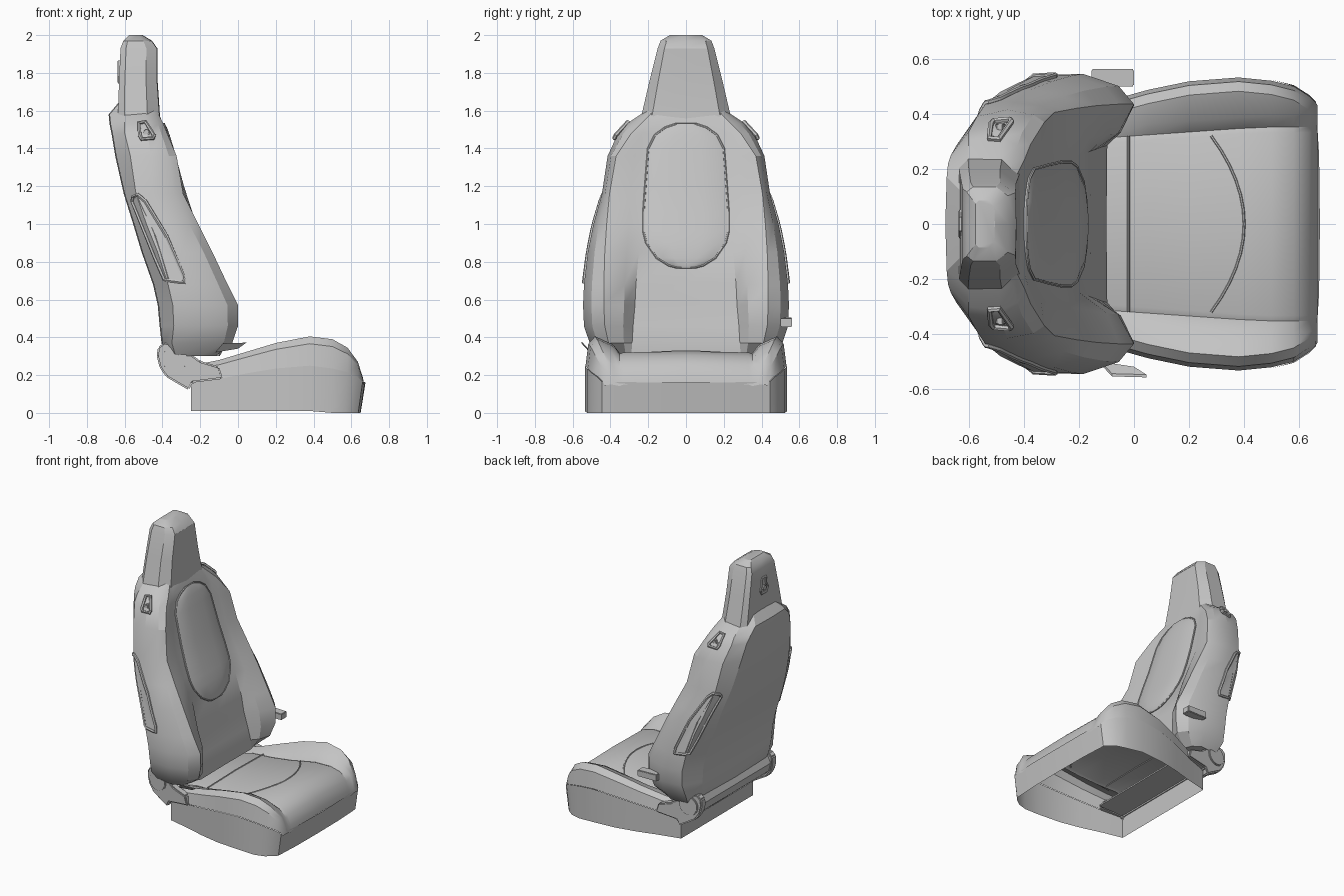
import bpy, bmesh, math
from mathutils import Vector

cube = bpy.data.objects.get("Cube")
if cube:
    bpy.data.objects.remove(cube, do_unlink=True)

grey = bpy.data.materials.new("light_grey")
grey.use_nodes = True
COLOUR = (0.55, 0.55, 0.55, 1)
grey.diffuse_color = COLOUR
grey.node_tree.nodes["Principled BSDF"].inputs["Base Color"].default_value = COLOUR


def select(obj):
    bpy.ops.object.select_all(action='DESELECT')
    obj.select_set(True)
    bpy.context.view_layer.objects.active = obj


def make(name, verts, faces, bevel=0, angle=30):
    mesh = bpy.data.meshes.new(name)
    bm = bmesh.new()
    vs = [bm.verts.new(v) for v in verts]
    for f in faces:
        bm.faces.new([vs[i] for i in f])
    bmesh.ops.recalc_face_normals(bm, faces=bm.faces[:])
    if bevel:
        bmesh.ops.bevel(bm, geom=bm.edges[:], offset=bevel, segments=2,
                        affect='EDGES', clamp_overlap=True)
    bm.to_mesh(mesh)
    bm.free()
    mesh.materials.append(grey)
    obj = bpy.data.objects.new(name, mesh)
    bpy.context.collection.objects.link(obj)
    select(obj)
    bpy.ops.object.shade_smooth_by_angle(angle=math.radians(angle))


def loft(name, rings, bevel=0, angle=30, wrap=True, caps=True):
    n, m = len(rings[0]), len(rings)
    faces = [(i * n + j, i * n + (j + 1) % n, (i + 1) * n + (j + 1) % n, (i + 1) * n + j)
             for i in range(m - 1) for j in range(n if wrap else n - 1)]
    if caps:
        faces += [tuple(range(n)), tuple(range((m - 1) * n, m * n))]
    make(name, [p for r in rings for p in r], faces, bevel, angle)


def prism(name, outline, y0, y1, bevel=0, splay=0):
    """Extrudes an x/z outline along y; splay moves the front end further outwards."""
    loft(name, [[(x, y + splay * (x + .43), z) for x, z in outline] for y in (y0, y1)], bevel)


def mirror_ring(half):
    """Closes a half section given from the middle outwards to the middle again."""
    return half + [Vector((p[0], -p[1], p[2])) for p in reversed(half[1:-1])]


def tube(name, points, radius, closed=True):
    curve = bpy.data.curves.new(name, 'CURVE')
    curve.dimensions = '3D'
    curve.bevel_depth = radius
    curve.bevel_resolution = 1
    spline = curve.splines.new('POLY')
    spline.points.add(len(points) - 1)
    for sp, p in zip(spline.points, points):
        sp.co = (*p, 1)
    spline.use_cyclic_u = closed
    curve.materials.append(grey)
    obj = bpy.data.objects.new(name, curve)
    bpy.context.collection.objects.link(obj)
    select(obj)
    bpy.ops.object.convert(target='MESH')
    bpy.ops.object.shade_smooth_by_angle(angle=math.radians(30))


def lookup(rows, t):
    """Interpolates a table whose first column is the position."""
    t = min(max(t, rows[0][0]), rows[-1][0])
    for a, b in zip(rows, rows[1:]):
        if t <= b[0]:
            k = (t - a[0]) / (b[0] - a[0])
            return [p + (q - p) * k for p, q in zip(a, b)]


# Backrest: height, centre x, inner seam y, bolster x/y, outer x/y, rear side x/y, back x/y
BACK = [
    (.3, -.1, .29, -.12, .37, -.2, .46, -.33, .45, -.38, .34),
    (.37, -.1, .285, -.03, .41, -.18, .51, -.35, .5, -.4, .38),
    (.46, -.12, .28, 0, .43, -.18, .54, -.34, .53, -.41, .395),
    (.57, -.145, .27, 0, .435, -.185, .545, -.345, .54, -.42, .4),
    (.68, -.16, .265, -.055, .435, -.22, .54, -.37, .535, -.445, .4),
    (.85, -.2, .25, -.135, .43, -.29, .52, -.425, .51, -.505, .39),
    (1, -.25, .24, -.21, .42, -.37, .49, -.485, .48, -.55, .37),
    (1.16, -.305, .235, -.29, .405, -.455, .445, -.54, .435, -.6, .33),
    (1.36, -.36, .22, -.325, .37, -.46, .415, -.57, .39, -.645, .285),
    (1.48, -.39, .2, -.375, .29, -.48, .36, -.6, .335, -.665, .25),
    (1.53, -.4, .185, -.395, .24, -.49, .315, -.6, .3, -.675, .22),
    (1.58, -.42, .15, -.42, .19, -.49, .24, -.6, .23, -.68, .17),
    (1.64, -.44, .12, -.44, .14, -.5, .17, -.58, .17, -.63, .12)]


def back_section(row):
    z, xc, yi, xf, ym, xo, yo, xr, yr, xb, yb = row
    half = [(xc, 0), (xc + .003, yi), (xc + .6 * (xf - xc), yi + .35 * (ym - yi)), (xf, ym),
            (xf + .3 * (xo - xf), ym + .6 * (yo - ym)), (xo, yo), (xr, yr), (xb, yb), (xb - .005, 0)]
    return mirror_ring([Vector((x, y, z)) for x, y in half])


def side_y(x, z):
    z, xc, yi, xf, ym, xo, yo, xr, yr, xb, yb = lookup(BACK, z)
    if x > xr:
        return yr + (yo - yr) * min(1, (x - xr) / (xo - xr))
    return yr + (yb - yr) * (x - xr) / (xb - xr)


loft("backrest", [back_section(r) for r in BACK], angle=24)

# Headrest: height, front x, back x, half width
HEAD = [(1.54, -.41, -.635, .245), (1.6, -.415, -.635, .23), (1.75, -.425, -.63, .195),
        (1.93, -.427, -.622, .15), (1.97, -.455, -.607, .135), (2, -.505, -.575, .085)]
loft("headrest", [mirror_ring([Vector(p) for p in (
    (f, 0, z), (f - .003, w * .76, z), (f - .3 * (f - b), w, z), (b + .15 * (f - b), w, z),
    (b, w * .86, z), (b, 0, z))]) for z, f, b, w in HEAD])

# Padded oval panel on the backrest
PANEL = [(.77, .05), (.78, .09), (.82, .155), (.9, .21), (.96, .225), (1.06, .225), (1.2, .215),
         (1.4, .2), (1.47, .165), (1.51, .11), (1.53, .05)]
rings, edge = [], []
for z, w in PANEL:
    xc = lookup(BACK, z)[1]
    puff = min(1, w / .2)
    rings.append([(xc + .008 + .022 * puff * (1 - s ** 4), w * s, z)
                  for s in (-1, -.8, -.4, 0, .4, .8, 1)] + [(xc - .03, w, z), (xc - .03, -w, z)])
    edge.append((xc + .008, w, z))
loft("backrest_panel", rings)
tube("panel_piping", edge + [(x, -y, z) for x, y, z in reversed(edge)], .006)

# Seat cushion shell: x, centre height, bolster height, outer y, lower edge height
SEAT = [(-.25, .24, .25, .41, .17), (-.1, .27, .28, .445, .18), (.05, .275, .325, .487, .21),
        (.2, .29, .37, .518, .235), (.38, .32, .405, .532, .25), (.5, .32, .39, .52, .235),
        (.58, .3, .345, .5, .215), (.635, .25, .27, .465, .19), (.66, .185, .19, .44, .165),
        (.667, .15, .15, .43, .145)]
rings = []
for x, zc, zt, yo, zs in SEAT:
    yi = min(.352, .32 + .07 * x)
    half = [(yi - .02, zc), (yi, zc - .008), (yi + .04, zc + .5 * (zt - zc)), (yo - .05, zt),
            (yo - .015, zt - .25 * (zt - zs)), (yo, zs)]
    rings.append([(x, -y, z) for y, z in reversed(half)] + [(x, 0, zc + .006)]
                 + [(x, y, z) for y, z in half])
loft("seat_cushion", rings, wrap=False, caps=False)

# Cushion seams
for name, x0, bow in (("rear_seat_seam", -.02, 0), ("front_seat_seam", .4, .12)):
    pts = []
    for i in range(13):
        y = -.32 + .64 * i / 12
        x = x0 - bow * (y / .32) ** 2
        pts.append((x, y, lookup(SEAT, x)[1] + .006 * (1 - abs(y) / .32)))
    tube(name, pts, .005, closed=False)

# Open skirt around the seat base, with a pan under the rear
side = [(x, yo + .004, zs) for x, zc, zt, yo, zs in SEAT[:-1]]
side += [(.672, .25, .162), (.675, 0, .16)]
path = side + [(x, -y, z) for x, y, z in reversed(side[:-1])]
low = [(x - .025 * max(0, (x - .5) / .17), y, .01 if x < .5 else 0) for x, y, z in path]
loft("base_skirt", [path, low], caps=False)
prism("seat_pan", [(-.245, .17), (-.04, .17), (-.04, .18), (-.245, .18)], -.405, .405)

# Rear cover roll between the hinges
prism("rear_cover", [(-.24, .16), (-.35, .19), (-.4, .24), (-.415, .3), (-.39, .35),
                     (-.33, .36), (-.24, .28)], -.4, .4)

HINGE = [(-.43, .3), (-.425, .345), (-.395, .37), (-.34, .37), (-.28, .335), (-.2, .275),
         (-.1, .245), (-.08, .18), (-.24, .16), (-.26, .12), (-.38, .19), (-.415, .24)]
POCKET = [(-.56, 1.12), (-.555, 1.145), (-.53, 1.155), (-.49, 1.12), (-.38, .94), (-.29, .73),
          (-.285, .69), (-.39, .705), (-.44, .82)]
GUIDE = [(-.525, 1.535), (-.49, 1.54), (-.445, 1.47), (-.45, 1.455), (-.51, 1.45), (-.52, 1.47)]

for label, s in (("left", 1), ("right", -1)):
    # Hinge covers with a raised boss, splayed along the cushion edge
    prism(label + "_hinge_cover", HINGE, s * .38, s * .435, bevel=.008, splay=s * .1)
    boss = [(-.335 + .07 * math.cos(a), .285 + .07 * math.sin(a))
            for a in (i * math.tau / 20 for i in range(20))]
    prism(label + "_hinge_boss", boss, s * .41, s * .445, bevel=.005, splay=s * .1)
    # Side trim panel with rim following the curved side
    rim = []
    for (xa, za), (xb, zb) in zip(POCKET, POCKET[1:] + POCKET[:1]):
        for k in (0, .25, .5, .75):
            x, z = xa + (xb - xa) * k, za + (zb - za) * k
            rim.append(Vector((x, s * (side_y(x, z) + .004), z)))
    tube(label + "_side_trim_rim", rim, .01)
    mid = sum(rim, Vector()) / len(rim)
    mid.y = s * (side_y(mid.x, mid.z) + .004)
    n = len(rim)
    make(label + "_side_trim", rim + [mid], [(i, (i + 1) % n, n) for i in range(n)])
    # Shoulder belt guide
    ring = [(x, s * (side_y(x, z) + .008), z) for x, z in GUIDE]
    tube(label + "_belt_guide", ring, .011)
    prism(label + "_belt_guide_peg", [(-.505, 1.475), (-.465, 1.475), (-.475, 1.5), (-.495, 1.5)],
          s * .3, s * .365, bevel=.004)

# Bezel and button on the rear of the headrest
tube("headrest_bezel", [(-.63, y, z) for y, z in (
    (-.02, 1.86), (.02, 1.86), (.025, 1.81), (.045, 1.78), (.03, 1.75), (-.03, 1.75),
    (-.045, 1.78), (-.025, 1.81))], .008)
loft("headrest_button", [[(x, .02 * math.cos(i * math.tau / 12), 1.785 + .02 * math.sin(i * math.tau / 12))
                          for i in range(12)] for x in (-.61, -.638)], bevel=.003)

# Adjuster handle and slanted recline lever
prism("adjuster_handle", [(-.155, .455), (0, .455), (0, .5), (-.155, .505)], .5, .562, bevel=.004)
loft("recline_lever", [[(x, d - .5 - (z - .32) * .9, z) for x, z in (
    (-.12, .32), (0, .34), (.045, .372), (-.08, .368))] for d in (0, -.01)])
